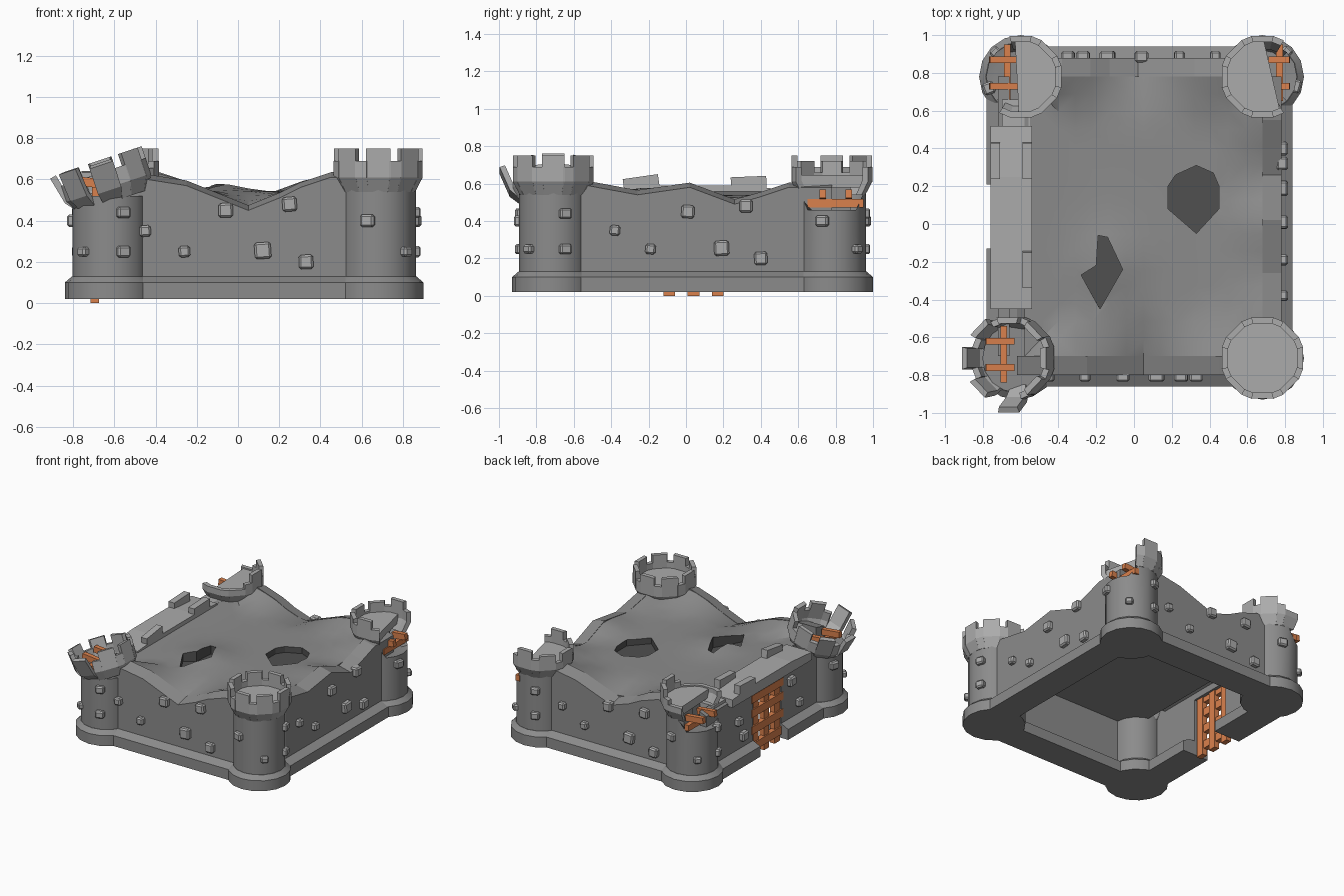
import bpy, bmesh, math, random
from math import sin, cos, radians, pi
from mathutils import Matrix, Vector

if "Cube" in bpy.data.objects:
    bpy.data.objects.remove(bpy.data.objects["Cube"])

random.seed(4)


def material(name, *rgb):
    m = bpy.data.materials.new(name)
    m.diffuse_color = (*rgb, 1)
    m.use_nodes = True
    m.node_tree.nodes["Principled BSDF"].inputs["Base Color"].default_value = m.diffuse_color
    return m


wood = material("wood", .70, .22, .075)
stone = material("stone", .26, .26, .26)
trim = material("light_stone", .41, .41, .41)
shade = material("dark_hole", .08, .08, .08)


def finish(bm, name, mat=stone, smooth=False):
    bmesh.ops.recalc_face_normals(bm, faces=bm.faces)
    me = bpy.data.meshes.new(name)
    bm.to_mesh(me)
    bm.free()
    ob = bpy.data.objects.new(name, me)
    bpy.context.collection.objects.link(ob)
    me.materials.append(mat)
    if smooth:
        bpy.context.view_layer.objects.active = ob
        ob.select_set(True)
        bpy.ops.object.shade_smooth_by_angle(angle=radians(30))
        ob.select_set(False)
    return ob


def loft(bm, rings, M=Matrix()):
    """Skin a row of equal closed sections and cap both ends."""
    vs = [[bm.verts.new(M @ Vector(p)) for p in r] for r in rings]
    n = len(vs[0])
    for a, b in zip(vs, vs[1:]):
        for i in range(n):
            bm.faces.new((a[i], a[(i + 1) % n], b[(i + 1) % n], b[i]))
    bm.faces.new(vs[0][::-1])
    bm.faces.new(vs[-1])


def box(bm, M, size, bevel=0):
    r = bmesh.ops.create_cube(bm, size=1, matrix=M @ Matrix.Diagonal((*size, 1)))
    if bevel:
        edges = {e for v in r["verts"] for e in v.link_edges}
        bmesh.ops.bevel(bm, geom=list(edges), offset=bevel, segments=1, affect='EDGES')


# Walls: local x runs along the wall, local -y points outward
SIDES = {
    "front": ((0.03, -0.70), 0.65, [(-.47, .60), (-.28, .57), (.02, .45), (.17, .51), (.27, .56), (.42, .61)]),
    "right": ((0.68, 0.04), 0.74, [(-.57, .59), (-.3, .54), (-.02, .58), (.22, .49), (.36, .53), (.51, .58)]),
    "back": ((0.04, 0.78), 0.64, [(-.45, .60), (-.28, .57), (.02, .46), (.17, .51), (.27, .56), (.42, .61)]),
    "left": ((-0.62, 0.04), 0.74, [(-.5, .53), (.5, .53)]),
}
FRAME = {s: Matrix.Translation((*SIDES[s][0], 0)) @ Matrix.Rotation(k * pi / 2, 4, 'Z')
         for k, s in enumerate(SIDES)}


def height(prof, t):
    if t <= prof[0][0]:
        return prof[0][1]
    for (a, ha), (b, hb) in zip(prof, prof[1:]):
        if t <= b:
            return ha + (hb - ha) * (t - a) / (b - a)
    return prof[-1][1]


def wall_piece(bm, side, t0, t1, inner, z0=0.02):
    prof = SIDES[side][2]
    ts = [t0] + [t for t, _ in prof if t0 < t < t1] + [t1]
    loft(bm, [[(t, -.10, z0), (t, -.10, height(prof, t)),
               (t, inner, height(prof, t) + .025), (t, inner, z0)] for t in ts], FRAME[side])


def plinth_piece(bm, side, t0, t1):
    sec = [(-.16, .02), (-.16, .10), (-.10, .13), (0, .13), (.06, .10), (.06, .02)]
    loft(bm, [[(t, y, z) for y, z in sec] for t in (t0, t1)], FRAME[side])


STONES = [(-.48, .35, .055), (-.29, .25, .055), (-.09, .45, .07),
          (.09, .255, .08), (.22, .48, .07), (.30, .20, .07)]
for side, (org, half, prof) in SIDES.items():
    wall, plinth, stones = bmesh.new(), bmesh.new(), bmesh.new()
    inner = -.04 if side == "left" else 0
    if side == "left":      # gate opening between two thin wall halves
        for t0, t1 in ((-half, -.17), (.17, half)):
            wall_piece(wall, side, t0, t1, inner)
            plinth_piece(plinth, side, t0, t1)
        wall_piece(wall, side, -.17, .17, inner, .46)
        spots = [(-.36, .35, .06), (-.30, .22, .07), (.28, .42, .07), (.38, .22, .06)]
    else:
        wall_piece(wall, side, -half, half, inner)
        plinth_piece(plinth, side, -half, half)
        shift = {"front": 0, "right": .06, "back": .09}[side]
        spots = [(t + shift, z, s) for t, z, s in STONES]
    for t, z, s in spots:
        z = min(z, height(prof, t) - .01)
        M = FRAME[side] @ Matrix.Translation((t, -.105, z)) @ Matrix.Rotation(random.uniform(-.1, .1), 4, 'Y')
        box(stones, M, (s, .06, s), .01)
    finish(wall, side + "_wall")
    finish(plinth, side + "_plinth")
    finish(stones, side + "_wall_stones", trim)

# Gatehouse parapet on the left wall
bm = bmesh.new()
loft(bm, [[(-.76, y, .51), (-.76, y, zt), (-.54, y, zt), (-.54, y, .51)]
          for y, zt in ((-.45, .57), (-.2, .59), (.25, .59), (.52, .57))])
loft(bm, [[(-.70, y, .50), (-.70, y, .56), (-.55, y, .56), (-.55, y, .50)] for y in (.5, .66)])
for x, y, a in ((-.735, .335, .04), (-.565, .335, .04), (-.565, -.24, .14)):
    box(bm, Matrix.Translation((x, y, .605)) @ Matrix.Rotation(a, 4, 'X'), (.05, .19, .065))
finish(bm, "gatehouse_parapet", trim)

# Gate lattice
bm = bmesh.new()
for t in (-.13, 0, .13):
    box(bm, FRAME["left"] @ Matrix.Translation((t, -.075, .24)), (.062, .04, .48))
for z in (.08, .21, .34, .45):
    box(bm, FRAME["left"] @ Matrix.Translation((0, -.085, z)), (.38, .04, .06))
finish(bm, "gate", wood)

# Sagging roof that meets the wall tops, with a level underside
x0, x1, y0, y1 = -.58, .68, -.70, .78
bm = bmesh.new()
bmesh.ops.create_grid(bm, x_segments=14, y_segments=16, size=1)
for v in bm.verts:
    x, y = x0 + (v.co.x + 1) / 2 * (x1 - x0), y0 + (v.co.y + 1) / 2 * (y1 - y0)
    d, h = min((y - y0, height(SIDES["front"][2], x - .03)), (x1 - x, height(SIDES["right"][2], y - .04)),
               (y1 - y, height(SIDES["back"][2], .04 - x)), (x - x0, .54))
    w = max(0, 1 - d / .25)
    z = .54 + .045 * math.exp(-((x + .12) ** 2 + (y + .2) ** 2) / .03)
    v.co = (x, y, z * (1 - w) + (h + .022) * w)
bmesh.ops.triangulate(bm, faces=bm.faces)
ret = bmesh.ops.extrude_face_region(bm, geom=bm.faces[:])
for v in ret["geom"]:
    if isinstance(v, bmesh.types.BMVert):
        v.co.z = .46
roof = finish(bm, "roof", smooth=True)
roof.data.materials.append(shade)

# Holes in the roof
HOLES = [[(.33, .31), (.42, .27), (.45, .2), (.45, .08), (.33, -.05), (.18, .08), (.18, .2), (.22, .26)],
         [(-.19, -.06), (-.14, -.07), (-.06, -.24), (-.18, -.45), (-.28, -.27), (-.20, -.22)]]
bm = bmesh.new()
for hole in HOLES:
    loft(bm, [[(x, y, z) for x, y in hole] for z in (.495, .8)])
for f in bm.faces:
    f.material_index = 1
cutter = finish(bm, "hole_cutter")
cutter.data.materials.append(shade)
cutter.hide_render = True
cutter.hide_set(True)
mod = roof.modifiers.new("holes", 'BOOLEAN')
mod.operation, mod.object, mod.solver = 'DIFFERENCE', cutter, 'EXACT'


# Towers
def ring(r, z, n=16):
    return [(r * cos(i * 2 * pi / n), r * sin(i * 2 * pi / n), z) for i in range(n)]


def off(a, b):
    return abs((a - b + 180) % 360 - 180)


# name, centre, stone rotation, broken direction, half-width of the breach
TOWERS = [("front_right", (.68, -.71), 0, None, 0), ("back_right", (.68, .78), 90, 5, 62),
          ("back_left", (-.60, .78), 180, 175, 65), ("front_left", (-.62, -.71), 270, 190, 0)]
SPLAY = {6: .1, 8: .22, 10: .12, 12: .4}
for name, (cx, cy), rot, brk, gap in TOWERS:
    C = Matrix.Translation((cx, cy, 0))
    leaning = name == "front_left"
    bm = bmesh.new()
    loft(bm, [ring(.22, .02), ring(.22, .10), ring(.185, .13)], C)
    finish(bm, name + "_tower_base", smooth=True)

    top = [(x, y, .52 if leaning else
            .46 if gap and off(math.degrees(math.atan2(y, x)), brk) < gap else .55) for x, y, z in ring(.183, 0)]
    rings = [ring(.183, .12), top]
    if gap:
        rings.append(ring(.14, .45))    # broken pit
    bm = bmesh.new()
    loft(bm, rings, C)
    finish(bm, name + "_tower_body", smooth=True)

    # Crown of merlons and low gaps on a flared corbel
    bm = bmesh.new()
    T = C
    if leaning:
        T = C @ Matrix.Translation((-.01, 0, .57)) @ Matrix.Rotation(-.32, 4, 'Y') @ Matrix.Translation((0, 0, -.62))
    for i in range(16):
        mid = i * 22.5
        a = radians(mid)
        hw, ztop = (radians(15.5), .75) if i % 2 == 0 else (radians(8), .69)
        if gap and off(mid, brk) < gap or leaning and i == 11:
            continue
        if name == "back_left" and off(mid, 20) > 50:
            ztop = .655
        if name == "back_right" and off(mid, 180) < 60:
            ztop -= .03
        W = T
        if leaning and i in SPLAY:      # loosened pieces lean outward
            P = Matrix.Translation((.19 * cos(a), .19 * sin(a), .56))
            W = T @ P @ Matrix.Rotation(SPLAY[i], 4, Vector((-sin(a), cos(a), 0))) @ P.inverted()
        sec = [(.15, .54), (.185, .54), (.223, .61), (.223, ztop), (.19, ztop), (.19, .62)]
        loft(bm, [[(r * cos(b), r * sin(b), z) for r, z in sec] for b in (a - hw, a + hw)], W)
    finish(bm, name + "_tower_crown", trim)

    # Tower floor, cut away at the breach
    if not leaning:
        bm = bmesh.new()
        loft(bm, [ring(.195, .58), ring(.195, .645)])
        if gap:
            n = Vector((cos(radians(brk + 8)), sin(radians(brk + 8)), 0))
            cut = .05 if cx > 0 else .02
            bmesh.ops.bisect_plane(bm, geom=bm.verts[:] + bm.edges[:] + bm.faces[:],
                                   plane_co=n * cut, plane_no=n, clear_outer=True)
            bmesh.ops.holes_fill(bm, edges=bm.edges)
        bm.transform(C)
        finish(bm, name + "_tower_floor", trim)

    # Planks over the breach
    if brk is not None:
        s = 1 if cx > 0 else -1
        px, zb = cx + .08 * s, .54 if leaning else .495
        bm = bmesh.new()
        box(bm, Matrix.Translation((px + .01, cy + .02, zb)), (.035, .30, .045))
        for dy in (-.05, .09):
            box(bm, Matrix.Translation((px + .01 * s, cy + dy, zb + .045)) @ Matrix.Rotation(-.1 * s, 4, 'Y'),
                (.11 if s > 0 else .15, .035, .045))
        finish(bm, name + "_planks", wood)

    # Protruding stones
    bm = bmesh.new()
    for a, z, s in ((-106, .40, .07), (-44, .25, .055), (20, .44, .065), (20, .25, .065)):
        box(bm, C @ Matrix.Rotation(radians(a + rot), 4, 'Z') @ Matrix.Translation((.18, 0, z)),
            (.06, s, s * .85), .01)
    finish(bm, name + "_tower_stones", trim)
